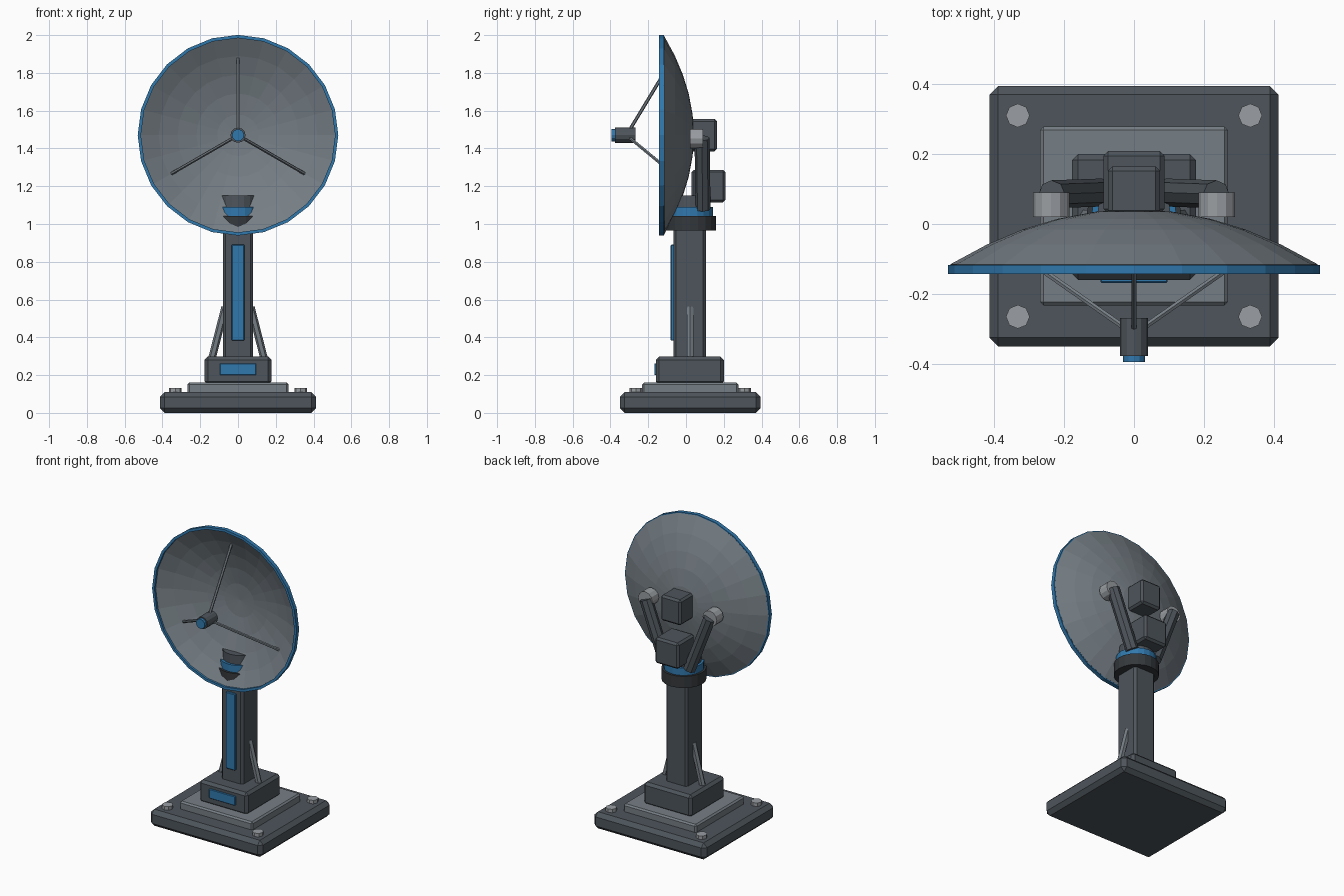
import bpy, bmesh, math
from mathutils import Vector, Matrix

if "Cube" in bpy.data.objects:
    bpy.data.objects.remove(bpy.data.objects["Cube"])


def material(name, rgb):
    m = bpy.data.materials.new(name)
    m.diffuse_color = (*rgb, 1)
    m.use_nodes = True
    m.node_tree.nodes["Principled BSDF"].inputs["Base Color"].default_value = m.diffuse_color
    return m


DARK = material("dark_grey", (0.075, 0.09, 0.105))
BLACK = material("charcoal", (0.035, 0.04, 0.045))
MID = material("mid_grey", (0.18, 0.21, 0.235))
LIGHT = material("light_grey", (0.32, 0.34, 0.36))
BLUE = material("blue", (0.03, 0.19, 0.42))
CY = 0.022   # y of the mast axis
DZ = 1.47    # height of the dish axis


def finish(name, bm, mat):
    bmesh.ops.recalc_face_normals(bm, faces=bm.faces)
    me = bpy.data.meshes.new(name)
    bm.to_mesh(me)
    bm.free()
    me.materials.append(mat)
    ob = bpy.data.objects.new(name, me)
    bpy.context.collection.objects.link(ob)
    return ob


def box(name, x, y, z, mat, bevel=0.0):
    """Box from (min, max) ranges, with chamfered edges."""
    lo, hi = Vector((x[0], y[0], z[0])), Vector((x[1], y[1], z[1]))
    bm = bmesh.new()
    bmesh.ops.create_cube(bm, size=1, matrix=Matrix.Translation((lo + hi) / 2)
                          @ Matrix.Diagonal((*(hi - lo), 1)))
    if bevel:
        bmesh.ops.bevel(bm, geom=bm.edges[:], offset=bevel, segments=1,
                        affect='EDGES', profile=0.5)
    return finish(name, bm, mat)


def rod(name, a, b, r, sides, mat, bevel=0.0):
    """Prism with a round-ish section running from a to b."""
    a, b = Vector(a), Vector(b)
    d = b - a
    bm = bmesh.new()
    bmesh.ops.create_cone(bm, cap_ends=True, segments=sides, radius1=r, radius2=r,
                          depth=d.length, matrix=Matrix.Translation((a + b) / 2)
                          @ d.to_track_quat('Z', 'Y').to_matrix().to_4x4())
    if bevel:
        caps = [f for f in bm.faces if len(f.verts) == sides]
        bmesh.ops.bevel(bm, geom=list({e for f in caps for e in f.edges}),
                        offset=bevel, segments=1, affect='EDGES', profile=0.5)
    return finish(name, bm, mat)


def lathe_y(name, profile, sides, mat):
    """Spin a closed (radius, y) profile about the dish axis."""
    bm = bmesh.new()
    rings = []
    for i in range(sides):
        t = 2 * math.pi * i / sides
        rings.append([bm.verts.new((r * math.cos(t), y, DZ + r * math.sin(t)))
                      for r, y in profile])
    n = len(profile)
    for i in range(sides):
        p, q = rings[i], rings[(i + 1) % sides]
        for j in range(n):
            k = (j + 1) % n
            if profile[j][0] + profile[k][0] > 0:
                bm.faces.new((p[j], p[k], q[k], q[j]))
    bmesh.ops.remove_doubles(bm, verts=bm.verts, dist=1e-5)
    bmesh.ops.dissolve_degenerate(bm, edges=bm.edges, dist=1e-5)
    return finish(name, bm, mat)


# Base plates and bolts
box("base_plate", (-0.413, 0.413), (-0.35, 0.395), (0, 0.11), DARK, 0.025)
box("upper_plate", (-0.268, 0.268), (-0.233, 0.278), (0.10, 0.16), MID, 0.01)
for x in (-0.332, 0.332):
    for y in (-0.265, 0.31):
        rod("anchor_bolt", (x, y, 0.10), (x, y, 0.133), 0.034, 8, LIGHT)

# Pedestal and mast with blue panels
box("pedestal", (-0.177, 0.177), (-0.16, 0.2), (0.15, 0.298), DARK, 0.017)
box("pedestal_panel", (-0.096, 0.096), (-0.168, -0.15), (0.2, 0.262), BLUE, 0.003)
box("mast", (-0.08, 0.08), (-0.066, 0.105), (0.28, 0.985), DARK, 0.014)
box("mast_panel", (-0.034, 0.034), (-0.081, -0.06), (0.383, 0.891), BLUE, 0.004)
for s in (-1, 1):
    rod("mast_brace", (s * 0.14, CY, 0.28), (s * 0.068, CY, 0.56), 0.02, 6, MID)

# Turntable
for name, r, z0, z1, mat in (("turntable_collar", 0.136, 0.965, 1.042, BLACK),
                             ("turntable_ring", 0.122, 1.04, 1.09, BLUE),
                             ("turntable_cap", 0.106, 1.085, 1.15, DARK)):
    rod(name, (0, CY, z0), (0, CY, z1), r, 20, mat)

# Yoke arms and pivots
for s in (-1, 1):
    rod("yoke_arm", (s * 0.09, 0.09, 1.08), (s * 0.235, 0.085, 1.455), 0.04, 8, DARK)
    rod("yoke_pivot", (s * 0.237, 0.02, 1.452), (s * 0.237, 0.09, 1.452), 0.052, 12, LIGHT)

# Drive and receiver housings behind the dish
box("drive_housing", (-0.087, 0.087), (0.03, 0.208), (1.115, 1.287), DARK, 0.013)
box("receiver_housing", (-0.075, 0.075), (0.025, 0.165), (1.385, 1.555), DARK, 0.013)

# Dish shell and blue rim
radii = (0, 0.11, 0.22, 0.32, 0.42, 0.525)
back = [(r, 0.042 - 0.57 * r * r) for r in radii]
front = [(r, 0.022 - 0.57 * r * r) for r in reversed(radii)]
front[0] = (0.515, -0.13)
lathe_y("dish", back + front, 24, MID)
lathe_y("dish_rim", [(0.531, -0.117), (0.531, -0.143), (0.514, -0.143), (0.514, -0.117)],
        24, BLUE)

# Feed horn on three struts
rod("feed_horn", (0, -0.268, DZ), (0, -0.377, DZ), 0.04, 12, DARK)
rod("feed_tip", (0, -0.37, DZ), (0, -0.395, DZ), 0.032, 12, BLUE)
for deg in (90, 210, 330):
    c, s = math.cos(math.radians(deg)), math.sin(math.radians(deg))
    rod("feed_strut", (0.025 * c, -0.3, DZ + 0.025 * s),
        (0.405 * c, -0.07, DZ + 0.405 * s), 0.009, 6, MID)
